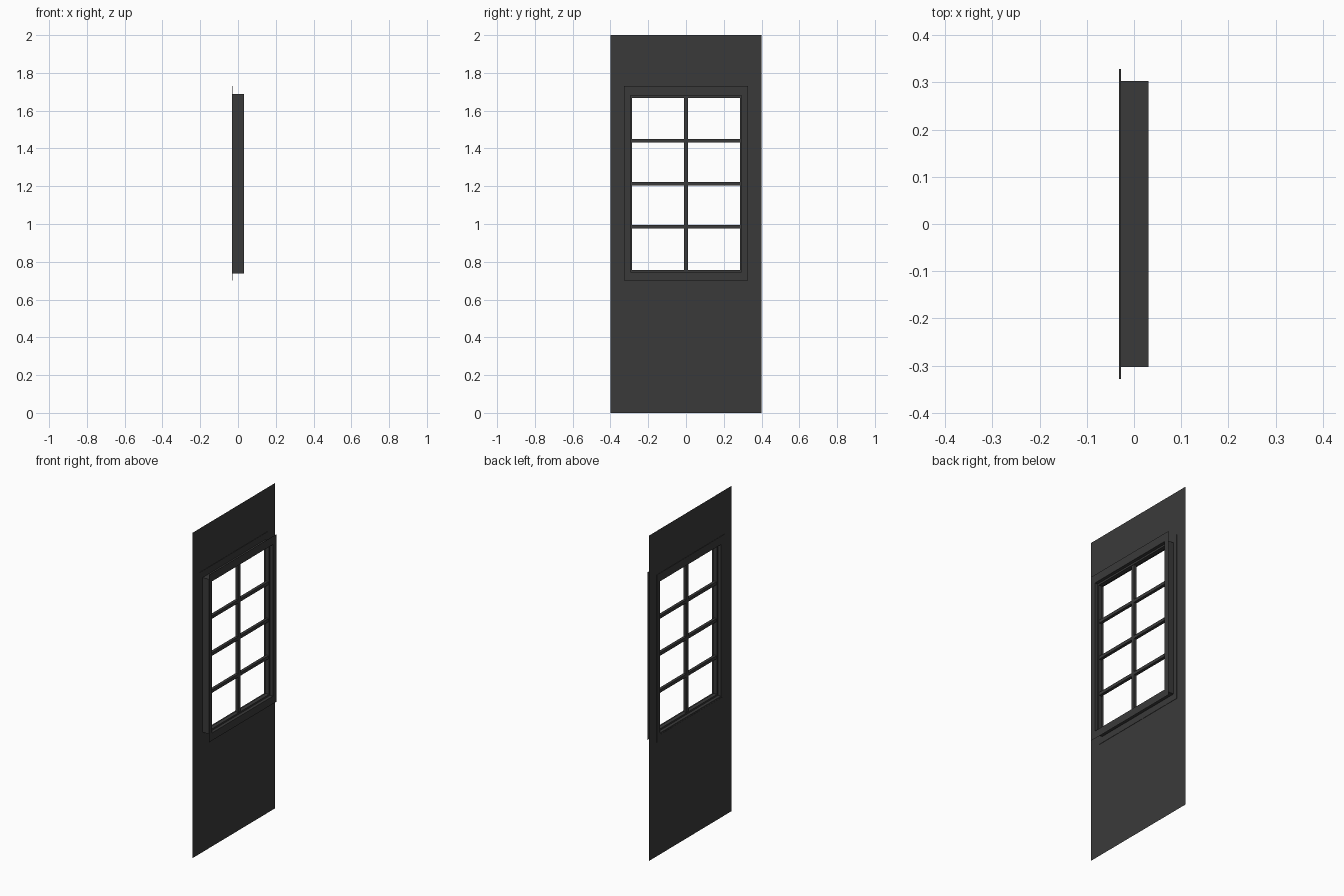
import bpy, bmesh

if "Cube" in bpy.data.objects:
    bpy.data.objects.remove(bpy.data.objects["Cube"])

mat = bpy.data.materials.new("dark_paint")
mat.diffuse_color = (0.042, 0.042, 0.042, 1)
mat.use_nodes = True
mat.node_tree.nodes["Principled BSDF"].inputs["Base Color"].default_value = mat.diffuse_color


def finish(name, bm):
    mesh = bpy.data.meshes.new(name)
    bm.to_mesh(mesh)
    bm.free()
    mesh.materials.append(mat)
    ob = bpy.data.objects.new(name, mesh)
    bpy.context.collection.objects.link(ob)
    return ob


def frame(name, outer, inner, x, depth=0.0):
    """Rectangular ring facing +x; each rectangle is (half width, z low, z high)."""
    bm = bmesh.new()
    loops = []
    for h, lo, hi in (outer, inner):
        loops.append([bm.verts.new((x, y, z))
                      for y, z in ((-h, lo), (h, lo), (h, hi), (-h, hi))])
    faces = []
    for i in range(4):
        j = (i + 1) % 4
        faces.append(bm.faces.new((loops[0][i], loops[0][j], loops[1][j], loops[1][i])))
    if depth:
        ext = bmesh.ops.extrude_face_region(bm, geom=faces, use_keep_orig=True)
        moved = [v for v in ext["geom"] if isinstance(v, bmesh.types.BMVert)]
        bmesh.ops.translate(bm, vec=(depth, 0, 0), verts=moved)
        bmesh.ops.recalc_face_normals(bm, faces=bm.faces)
    return finish(name, bm)


def bar(name, size, loc):
    bm = bmesh.new()
    bmesh.ops.create_cube(bm, size=1)
    bmesh.ops.scale(bm, vec=size, verts=bm.verts)
    bmesh.ops.translate(bm, vec=loc, verts=bm.verts)
    return finish(name, bm)


WALL = (0.40, 0.0, 2.0)
TRIM = (0.328, 0.70, 1.73)
BOX = (0.303, 0.738, 1.689)
REVEAL = (0.295, 0.747, 1.679)
GLASS = (0.285, 0.757, 1.668)

# thin wall sheet with the window opening
frame("wall_panel", WALL, BOX, -0.03)

# casing on the wall, and flat casing on the projecting face
frame("wall_casing", TRIM, BOX, -0.032, 0.004)
frame("projecting_casing", TRIM, BOX, 0.031)

# box lining and the sash set inside it
frame("window_box", BOX, REVEAL, -0.031, 0.062)
frame("sash_frame", REVEAL, GLASS, -0.012, 0.024)

# glazing bars: one upright, three crossbars
mid = (GLASS[1] + GLASS[2]) / 2
height = GLASS[2] - GLASS[1]
bar("upright_bar", (0.018, 0.022, height), (0, 0, mid))
for i in (-1, 0, 1):
    bar("crossbar", (0.018, GLASS[0] * 2, 0.019), (0, 0, mid + i * height / 4))
